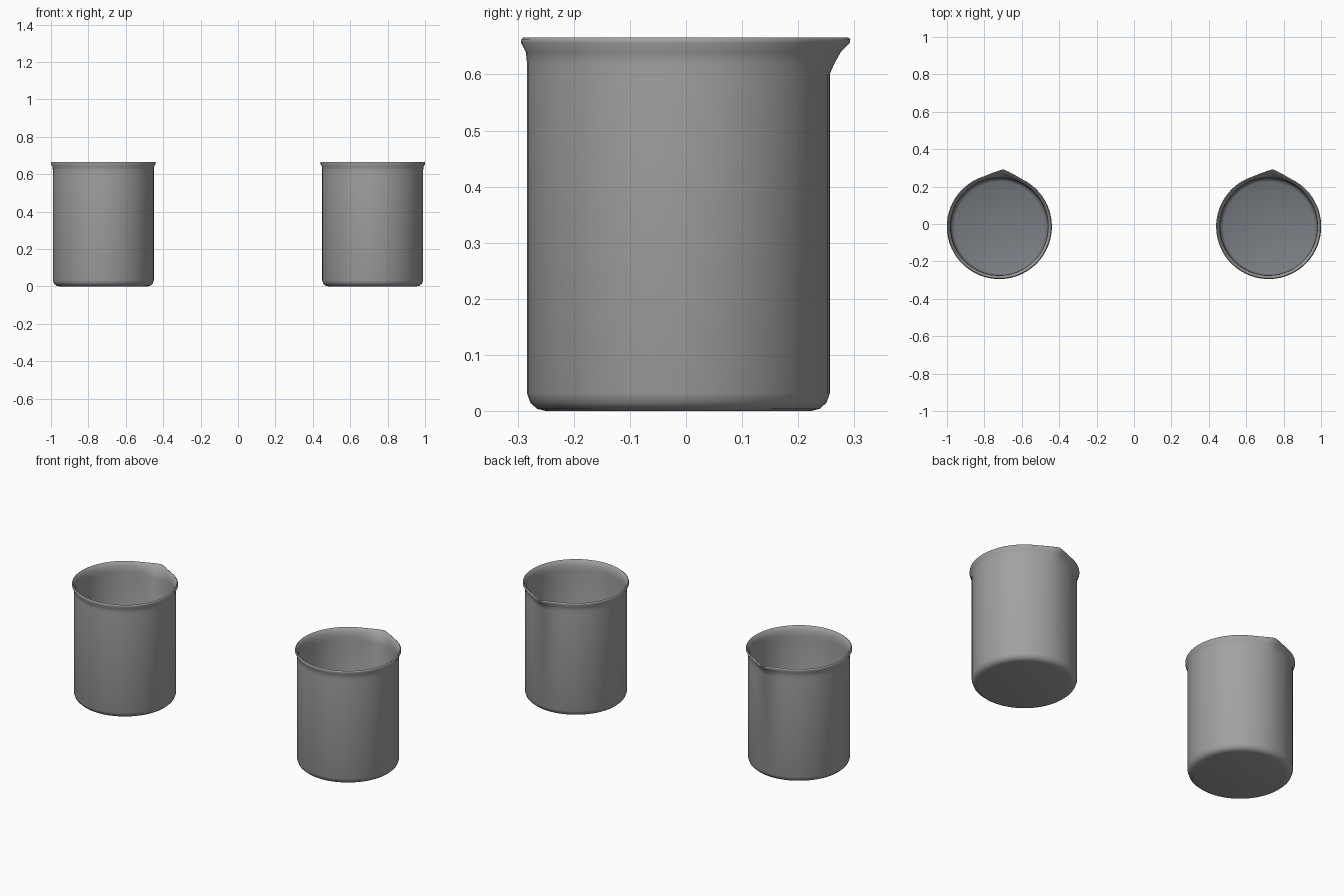
import bpy, bmesh, math

if "Cube" in bpy.data.objects:
    bpy.data.objects.remove(bpy.data.objects["Cube"], do_unlink=True)


def material(name, rgb):
    mat = bpy.data.materials.new(name)
    mat.use_nodes = True
    mat.diffuse_color = (*rgb, 1)
    mat.node_tree.nodes["Principled BSDF"].inputs["Base Color"].default_value = (*rgb, 1)
    return mat


wall_grey = material("wall grey", (0.36, 0.36, 0.36))
floor_grey = material("floor blue grey", (0.19, 0.205, 0.225))

SEGMENTS = 64
SPOUT_ANGLE = math.radians(86)
# Radius and height: up the outside, over the lip, down the inside
PROFILE = [(0.235, 0), (0.252, 0.004), (0.264, 0.015), (0.27, 0.032),
           (0.27, 0.6), (0.27, 0.62), (0.272, 0.64), (0.281, 0.657),
           (0.28, 0.663), (0.276, 0.666), (0.271, 0.662),
           (0.263, 0.643), (0.26, 0.62), (0.26, 0.6),
           (0.26, 0.032), (0.254, 0.018), (0.24, 0.01)]


def spout(offset, z):
    # Pointed bulge, widening towards the lip
    rise = min(max((z - 0.6) / 0.06, 0), 1)
    return 0.027 * rise * max(0, 1 - abs(offset) / 0.38) ** 1.5


def beaker(name, x, y):
    bm = bmesh.new()
    rings = []
    for r, z in PROFILE:
        ring = []
        for i in range(SEGMENTS):
            offset = 2 * math.pi * i / SEGMENTS
            wrapped = (offset + math.pi) % (2 * math.pi) - math.pi
            rr = r + spout(wrapped, z)
            a = SPOUT_ANGLE + offset
            ring.append(bm.verts.new((rr * math.cos(a), rr * math.sin(a), z)))
        rings.append(ring)
    for low, high in zip(rings, rings[1:]):
        for i in range(SEGMENTS):
            j = (i + 1) % SEGMENTS
            bm.faces.new((low[i], low[j], high[j], high[i]))
    # Underside and inner floor
    bm.faces.new(rings[0][::-1])
    inner_floor = bm.faces.new(rings[-1])
    inner_floor.material_index = 1
    # Rounded inner corner belongs to the floor
    for f in bm.faces:
        c = f.calc_center_median()
        if 0.008 < c.z < 0.03 and math.hypot(c.x, c.y) < 0.2575 and f.normal.z >= 0:
            if all(v in rings[-1] or v in rings[-2] or v in rings[-3] for v in f.verts):
                f.material_index = 1
    mesh = bpy.data.meshes.new(name)
    bm.to_mesh(mesh)
    bm.free()
    mesh.materials.append(wall_grey)
    mesh.materials.append(floor_grey)
    obj = bpy.data.objects.new(name, mesh)
    obj.location = (x, y, 0)
    bpy.context.collection.objects.link(obj)
    bpy.ops.object.select_all(action="DESELECT")
    obj.select_set(True)
    bpy.context.view_layer.objects.active = obj
    bpy.ops.object.shade_smooth_by_angle(angle=math.radians(50))


beaker("right_beaker", -0.72, -0.0135)
beaker("left_beaker", 0.72, -0.0135)
